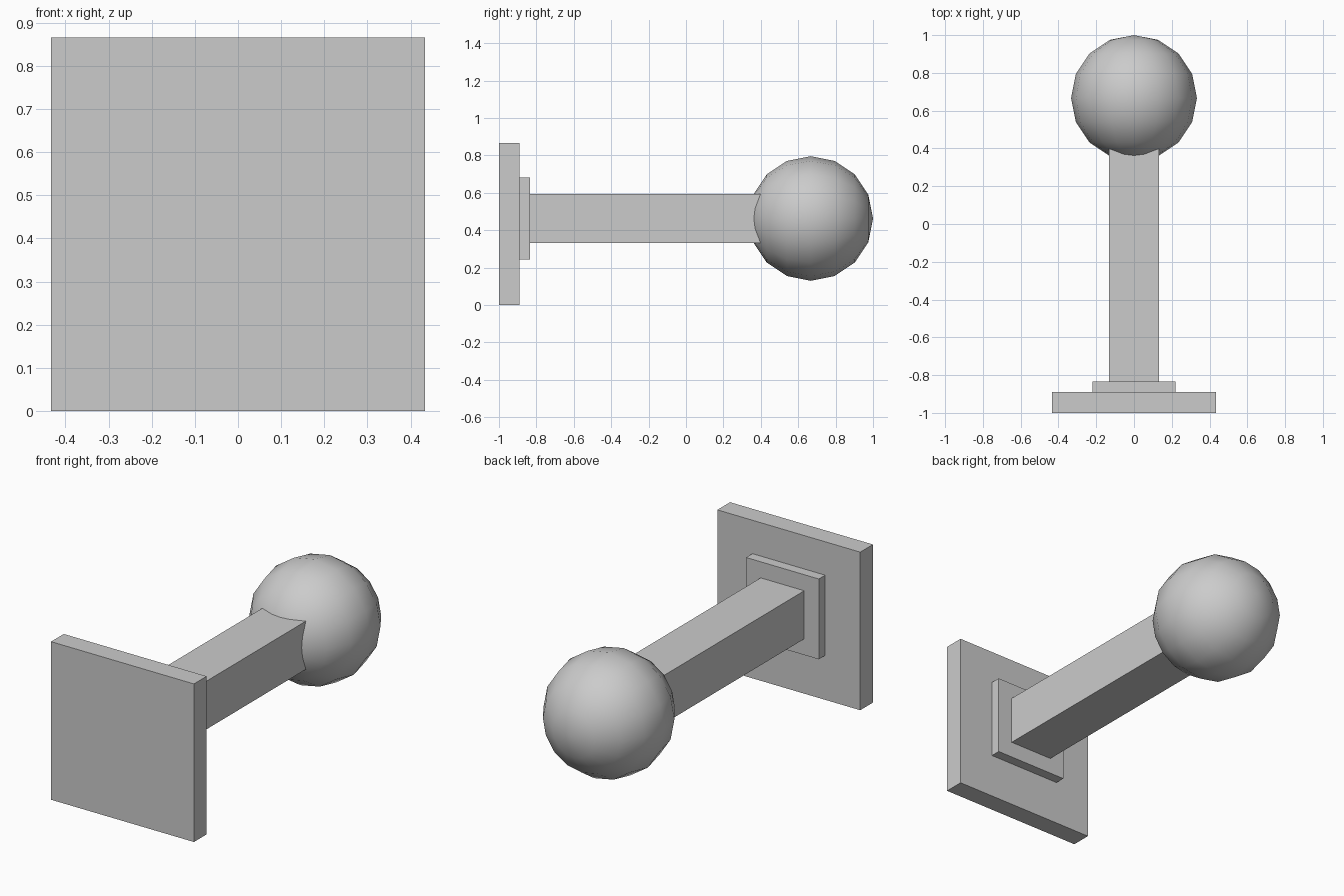
import bpy
from math import radians

cube = bpy.data.objects.get("Cube")
if cube:
    bpy.data.objects.remove(cube, do_unlink=True)

grey = bpy.data.materials.new("light_grey")
grey.use_nodes = True
colour = (0.6, 0.6, 0.6, 1)
grey.diffuse_color = colour
grey.node_tree.nodes["Principled BSDF"].inputs["Base Color"].default_value = colour

AXIS_Z = 0.463


def block(name, half, y0, y1, z):
    """Square block running along y."""
    bpy.ops.mesh.primitive_cube_add(size=1, location=(0, (y0 + y1) / 2, z))
    ob = bpy.context.object
    ob.name = name
    ob.scale = (2 * half, y1 - y0, 2 * half)
    bpy.ops.object.transform_apply(location=False, rotation=False, scale=True)
    ob.data.materials.append(grey)


# Wall plate, raised collar and square stem
block("wall_plate", 0.433, -1, -0.89, 0.433)
block("collar", 0.22, -0.89, -0.835, AXIS_Z)
block("stem", 0.132, -0.835, 0.6, AXIS_Z)

# Ball knob with its poles along the stem
bpy.ops.mesh.primitive_uv_sphere_add(segments=16, ring_count=8, radius=0.333,
                                     location=(0, 0.667, AXIS_Z),
                                     rotation=(radians(-90), 0, 0))
knob = bpy.context.object
knob.name = "ball_knob"
knob.data.materials.append(grey)
bpy.ops.object.shade_smooth_by_angle(angle=radians(30))
